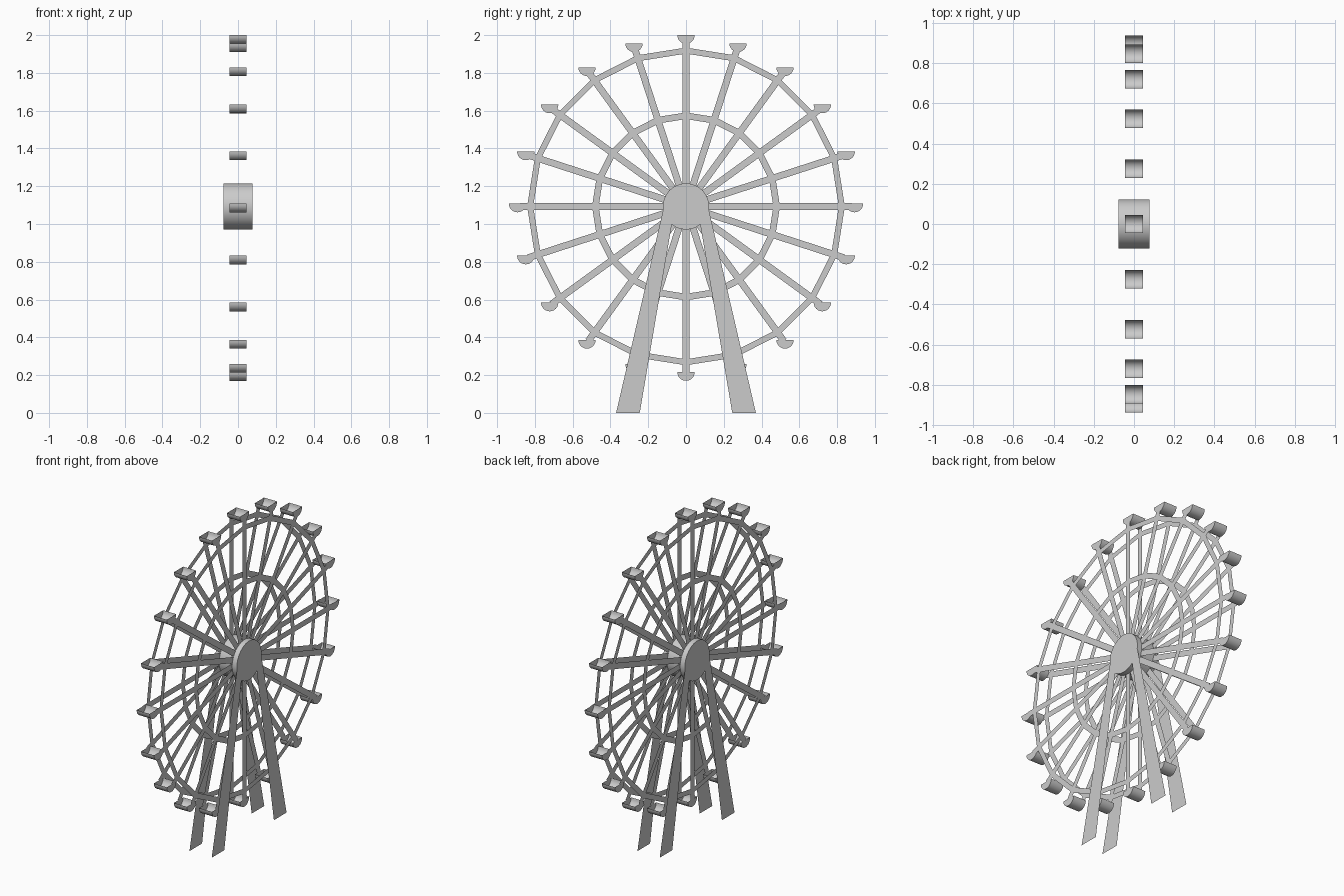
import bpy, bmesh, math

if "Cube" in bpy.data.objects:
    bpy.data.objects.remove(bpy.data.objects["Cube"])

ZC = 1.093          # wheel centre height
N = 20              # number of spokes and seats
WHEEL_X = 0.045     # wheel sheets sit at +/- this x
HUB_X = 0.077       # hub faces and leg sheets
HUB_R = 0.122
SEAT_R = 0.892
SIDES = (("right", 1), ("left", -1))


def make(name, build, smooth=False):
    bm = bmesh.new()
    build(bm)
    mesh = bpy.data.meshes.new(name)
    bm.to_mesh(mesh)
    bm.free()
    ob = bpy.data.objects.new(name, mesh)
    bpy.context.collection.objects.link(ob)
    if smooth:
        bpy.ops.object.select_all(action='DESELECT')
        ob.select_set(True)
        bpy.context.view_layer.objects.active = ob
        bpy.ops.object.shade_smooth_by_angle(angle=math.radians(35))
    return ob


def sheet(bm, x, pts, side):
    """Flat face in the plane x, facing outwards."""
    f = bm.faces.new([bm.verts.new((x, y, z)) for y, z in pts])
    f.normal_update()
    if f.normal.x * side < 0:
        f.normal_flip()


def polar(r, a, off=0.0):
    return (r * math.sin(a) + off * math.cos(a),
            ZC + r * math.cos(a) - off * math.sin(a))


def ring(r, width, x, side):
    def build(bm):
        for i in range(N):
            a, b = (2 * math.pi * k / N for k in (i, i + 1))
            ri, ro = r - width / 2, r + width / 2
            sheet(bm, x, [polar(ri, a), polar(ro, a), polar(ro, b), polar(ri, b)], side)
        bmesh.ops.remove_doubles(bm, verts=bm.verts, dist=1e-5)
    return build


def spokes(x, side):
    def build(bm):
        w = 0.018
        for i in range(N):
            a = 2 * math.pi * i / N
            sheet(bm, x, [polar(0.1, a, -w), polar(0.88, a, -w),
                          polar(0.88, a, w), polar(0.1, a, w)], side)
    return build


def legs(side):
    def build(bm):
        for s in (1, -1):
            sheet(bm, HUB_X * side, [(0.37 * s, 0), (0.245 * s, 0), (0.075 * s, 1.0),
                                     (0, 1.0), (0, 1.09), (0.122 * s, 1.07)], side)
    return build


def hub(bm):
    n = 48
    rims = [[bm.verts.new((x, *polar(HUB_R, 2 * math.pi * i / n))) for i in range(n)]
            for x in (-HUB_X, HUB_X)]
    for i in range(n):
        j = (i + 1) % n
        bm.faces.new((rims[0][i], rims[0][j], rims[1][j], rims[1][i]))
    for r in rims:
        bm.faces.new(r)
    bmesh.ops.recalc_face_normals(bm, faces=bm.faces)


def seat(yc, zc):
    # open-topped half-round trough with closed ends
    def build(bm):
        n, r = 12, 0.046
        ends = [[bm.verts.new((x, yc + r * math.cos(math.pi * i / n),
                               zc - r * math.sin(math.pi * i / n))) for i in range(n + 1)]
                for x in (-WHEEL_X, WHEEL_X)]
        for i in range(n):
            bm.faces.new((ends[0][i], ends[0][i + 1], ends[1][i + 1], ends[1][i]))
        for e in ends:
            bm.faces.new(e)
        bmesh.ops.recalc_face_normals(bm, faces=bm.faces)
        # keep the curved shell facing outwards
        low = min(bm.faces, key=lambda f: f.calc_center_median().z)
        if low.normal.z > 0:
            bmesh.ops.reverse_faces(bm, faces=bm.faces)
    return build


# Wheel sheets and support legs on both sides
for label, s in SIDES:
    make(label + "_spokes", spokes(WHEEL_X * s, s))
    make(label + "_outer_ring", ring(0.825, 0.032, WHEEL_X * s, s))
    make(label + "_inner_ring", ring(0.48, 0.035, WHEEL_X * s, s))
    make(label + "_legs", legs(s))

# Central hub
make("hub", hub, smooth=True)

# Seats hang level all around the rim
for i in range(N):
    y, z = polar(SEAT_R, 2 * math.pi * i / N)
    make("seat_%02d" % (i + 1), seat(y, z + 0.015), smooth=True)
